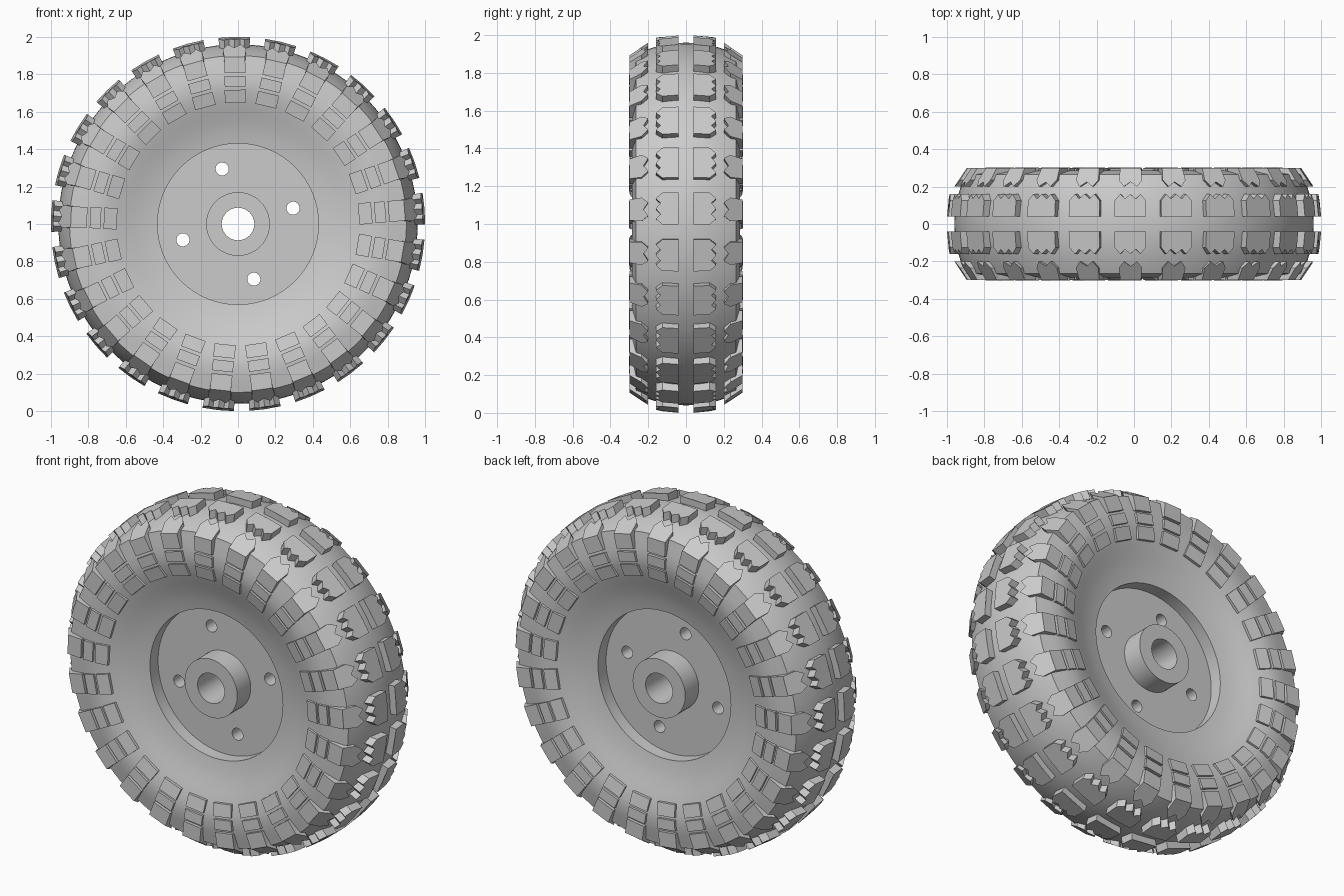
import bpy, bmesh, math
from mathutils import Matrix

cube = bpy.data.objects.get("Cube")
if cube:
    bpy.data.objects.remove(cube, do_unlink=True)

grey = bpy.data.materials.new("plain_grey")
grey.use_nodes = True
colour = (0.6, 0.6, 0.6, 1)
grey.diffuse_color = colour
grey.node_tree.nodes["Principled BSDF"].inputs["Base Color"].default_value = colour

COUNT = 25                      # tread columns round the wheel
START = -0.02                   # angle of the first column
SEGMENTS = 100


def polar(r, a, y):
    """Point on the wheel: radius, clockwise angle from the top, axle position."""
    return (r * math.sin(a), y, 1 + r * math.cos(a))


def finish(name, bm, smooth=False):
    bmesh.ops.recalc_face_normals(bm, faces=bm.faces)
    mesh = bpy.data.meshes.new(name)
    bm.to_mesh(mesh)
    bm.free()
    mesh.materials.append(grey)
    obj = bpy.data.objects.new(name, mesh)
    bpy.context.collection.objects.link(obj)
    bpy.ops.object.select_all(action='DESELECT')
    obj.select_set(True)
    bpy.context.view_layer.objects.active = obj
    if smooth:
        bpy.ops.object.shade_smooth_by_angle(angle=math.radians(30))
    return obj


def lathe(name, half):
    """Spin a closed (radius, y) profile, given for one side and mirrored."""
    profile = half + [(r, -y) for r, y in reversed(half) if y > 0]
    bm = bmesh.new()
    rings = [[bm.verts.new(polar(r, math.tau * i / SEGMENTS, y)) for r, y in profile]
             for i in range(SEGMENTS)]
    n = len(profile)
    for i, ring in enumerate(rings):
        after = rings[(i + 1) % SEGMENTS]
        for j in range(n):
            k = (j + 1) % n
            bm.faces.new((ring[j], ring[k], after[k], after[j]))
    return finish(name, bm, True)


def prism(bm, bottom, top):
    low = [bm.verts.new(p) for p in bottom]
    high = [bm.verts.new(p) for p in top]
    bm.faces.new(low)
    bm.faces.new(high)
    for i in range(len(low)):
        j = (i + 1) % len(low)
        bm.faces.new((low[i], low[j], high[j], high[i]))


def columns():
    for i in range(COUNT):
        for side in (-1, 1):
            yield START + math.tau * i / COUNT, side


def crown(y):
    return 0.96 - 0.06 * (y / 0.265) ** 2


def both_ways(half):
    """Complete an outline that is symmetric across its middle."""
    return half + [(-t, y) for t, y in reversed(half) if t]


# Tyre body: rounded crown, shoulder edge, bulging sidewall and dished centre
crown_line = [(crown(0.265 * i / 8), 0.265 * i / 8) for i in range(9)]
sidewall = [(0.87, 0.27), (0.82, 0.281), (0.76, 0.287), (0.71, 0.282), (0.65, 0.265),
            (0.60, 0.247), (0.55, 0.229), (0.49, 0.211), (0.43, 0.20)]
lathe("tyre_body", crown_line + sidewall + [(0.43, 0.01)])

# Hub tube with its axle bore
lathe("hub", [(0.17, 0.25), (0.087, 0.25)])

# Wheel disc with four bolt holes
disc = lathe("wheel_disc", [(0.435, 0.125), (0.13, 0.125)])
bm = bmesh.new()
for i in range(4):
    x, y, z = polar(0.306, -0.28 + i * math.pi / 2, 0)
    place = Matrix.Translation((x, y, z)) @ Matrix.Rotation(math.pi / 2, 4, 'X')
    bmesh.ops.create_cone(bm, cap_ends=True, segments=32, radius1=0.035,
                          radius2=0.035, depth=0.6, matrix=place)
cutter = finish("bolt_hole_cutter", bm)
cutter.hide_render = True
cut = disc.modifiers.new("bolt_holes", 'BOOLEAN')
cut.operation = 'DIFFERENCE'
cut.object = cutter
bpy.context.view_layer.objects.active = disc
bpy.ops.object.modifier_apply(modifier=cut.name)
bpy.data.objects.remove(cutter, do_unlink=True)
disc.select_set(True)
bpy.ops.object.shade_smooth_by_angle(angle=math.radians(30))

# Centre treads: two rows of blocks with a notched outer edge
outline = both_ways([(0, 0.04), (0.085, 0.04), (0.085, 0.125), (0.055, 0.16),
                     (0.03, 0.135), (0, 0.16)])
bm = bmesh.new()
for a, side in columns():
    prism(bm, [polar(0.92, a + t, y * side) for t, y in outline],
          [polar(1.001 - 0.6 * y * y, a + t, y * side) for t, y in outline])
finish("centre_treads", bm)

# Shoulder treads: notched inner edge, sloping down to the sidewall
outline = both_ways([(0, 0.225), (0.037, 0.20), (0.067, 0.235), (0.062, 0.30)])
bm = bmesh.new()
for a, side in columns():
    prism(bm, [polar(0.86, a + t, y * side) for t, y in outline],
          [polar(0.96 - 0.67 * (y - 0.2), a + t, y * side) for t, y in outline])
finish("shoulder_treads", bm)

# Sidewall pads: outer radius, inner radius, surface at each, half width
pads = [(0.893, 0.807, 0.30, 0.30, 0.056), (0.791, 0.733, 0.301, 0.298, 0.056),
        (0.717, 0.647, 0.296, 0.28, 0.057)]
bm = bmesh.new()
for a, side in columns():
    turn = Matrix.Translation((0, 0, 1)) @ Matrix.Rotation(a, 4, 'Y')
    start = len(bm.verts)
    for outer, inner, y_out, y_in, w in pads:
        corners = [(-w, y_out, outer), (w, y_out, outer), (w, y_in, inner), (-w, y_in, inner)]
        prism(bm, [(x, 0.24 * side, z) for x, y, z in corners],
              [(x, y * side, z) for x, y, z in corners])
    bm.verts.ensure_lookup_table()
    bmesh.ops.transform(bm, matrix=turn, verts=bm.verts[start:])
finish("sidewall_pads", bm)
